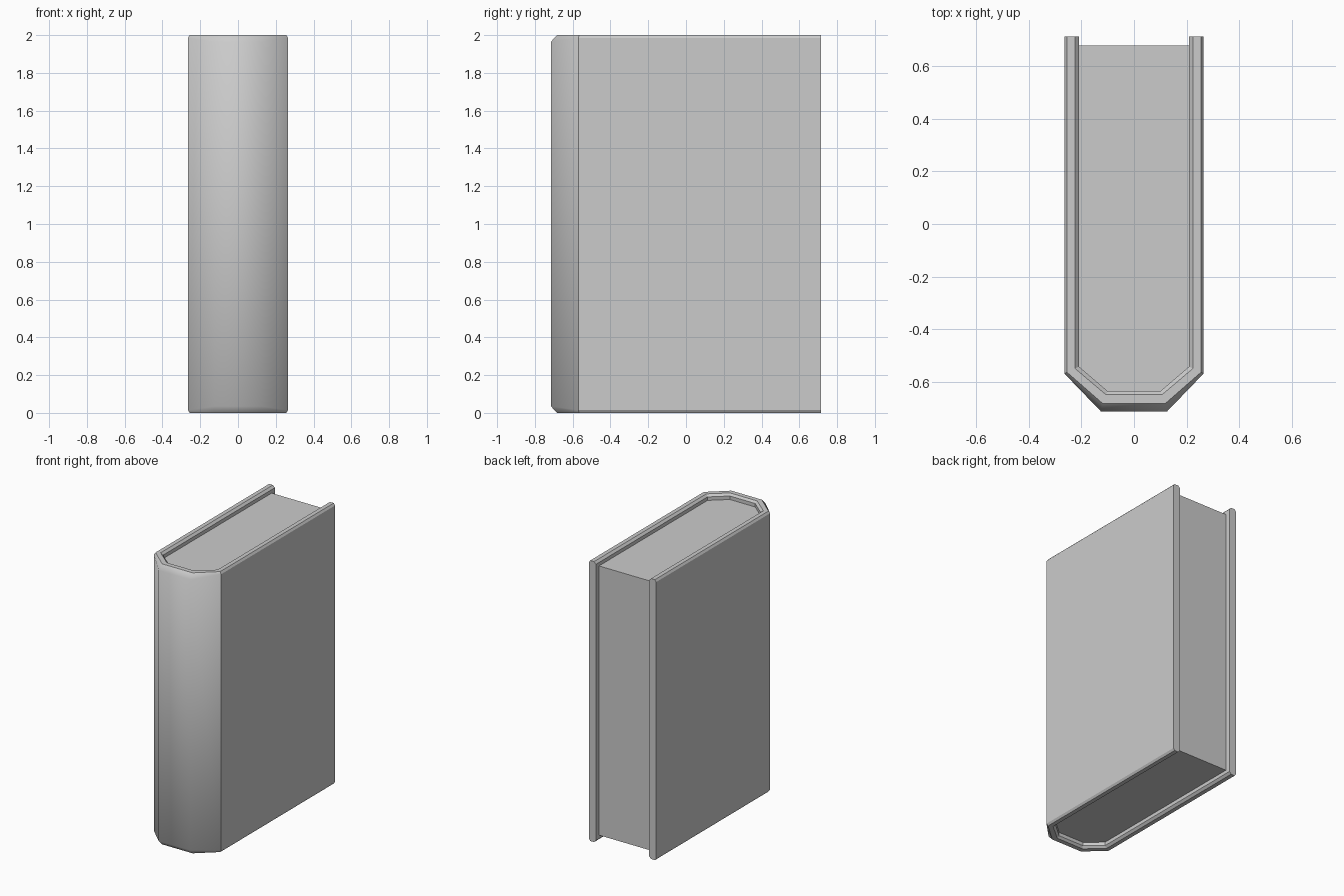
import bpy, bmesh

if "Cube" in bpy.data.objects:
    bpy.data.objects.remove(bpy.data.objects["Cube"])

H = 2.0


def finish(name, bm):
    bmesh.ops.recalc_face_normals(bm, faces=bm.faces)
    me = bpy.data.meshes.new(name)
    bm.to_mesh(me)
    bm.free()
    ob = bpy.data.objects.new(name, me)
    bpy.context.collection.objects.link(ob)
    return ob


def mirrored(half):
    """Right half of a U path (fore edge to spine), continued on the left."""
    return half + [(-p[0],) + p[1:] for p in reversed(half)]


# U-shaped cover: each rail is (x, y, inset from top and bottom)
outer = mirrored([(.265, .715, .015), (.265, -.57, .015), (.125, -.715, .035)])
rim_outer = mirrored([(.255, .715, 0), (.255, -.565, 0), (.12, -.683, 0)])
rim_inner = mirrored([(.225, .715, 0), (.225, -.55, 0), (.107, -.65, 0)])
inner = mirrored([(.21, .715, .015), (.21, -.543, .015), (.10, -.637, .015)])
rails = [outer, rim_outer, rim_inner, inner]

bm = bmesh.new()
rings = []
for i in range(len(outer)):
    section = [(r[i][0], r[i][1], H - r[i][2]) for r in rails]
    section += [(r[i][0], r[i][1], r[i][2]) for r in reversed(rails)]
    rings.append([bm.verts.new(p) for p in section])
n = len(rings[0])
for s, (a, b) in enumerate(zip(rings, rings[1:])):
    for k in range(n):
        f = bm.faces.new((a[k], a[(k + 1) % n], b[(k + 1) % n], b[k]))
        # rounded shading on the outside of the spine only
        f.smooth = s in (1, 2, 3) and k in (0, 6, 7)
bm.faces.new(rings[0])
bm.faces.new(rings[-1])
# crisp joints where the spine meets the boards
for r in (rings[1], rings[-2]):
    for k in range(n):
        bm.edges.get((r[k], r[(k + 1) % n])).smooth = True
for e in bm.edges:
    if len({f.smooth for f in e.link_faces}) > 1:
        e.smooth = False
finish("book_cover", bm)

# Page block, recessed below the cover rim and the fore edge
bm = bmesh.new()
outline = mirrored([(.212, .68), (.212, -.545), (.102, -.64)])
base = bm.faces.new([bm.verts.new((x, y, .04)) for x, y in outline])
top = bmesh.ops.extrude_face_region(bm, geom=[base])["geom"]
bmesh.ops.translate(bm, vec=(0, 0, H - .08),
                    verts=[v for v in top if isinstance(v, bmesh.types.BMVert)])
if not base.is_valid or len(bm.faces) < 8:
    bm.faces.new([v for v in bm.verts if v.co.z < .1])
finish("page_block", bm)
